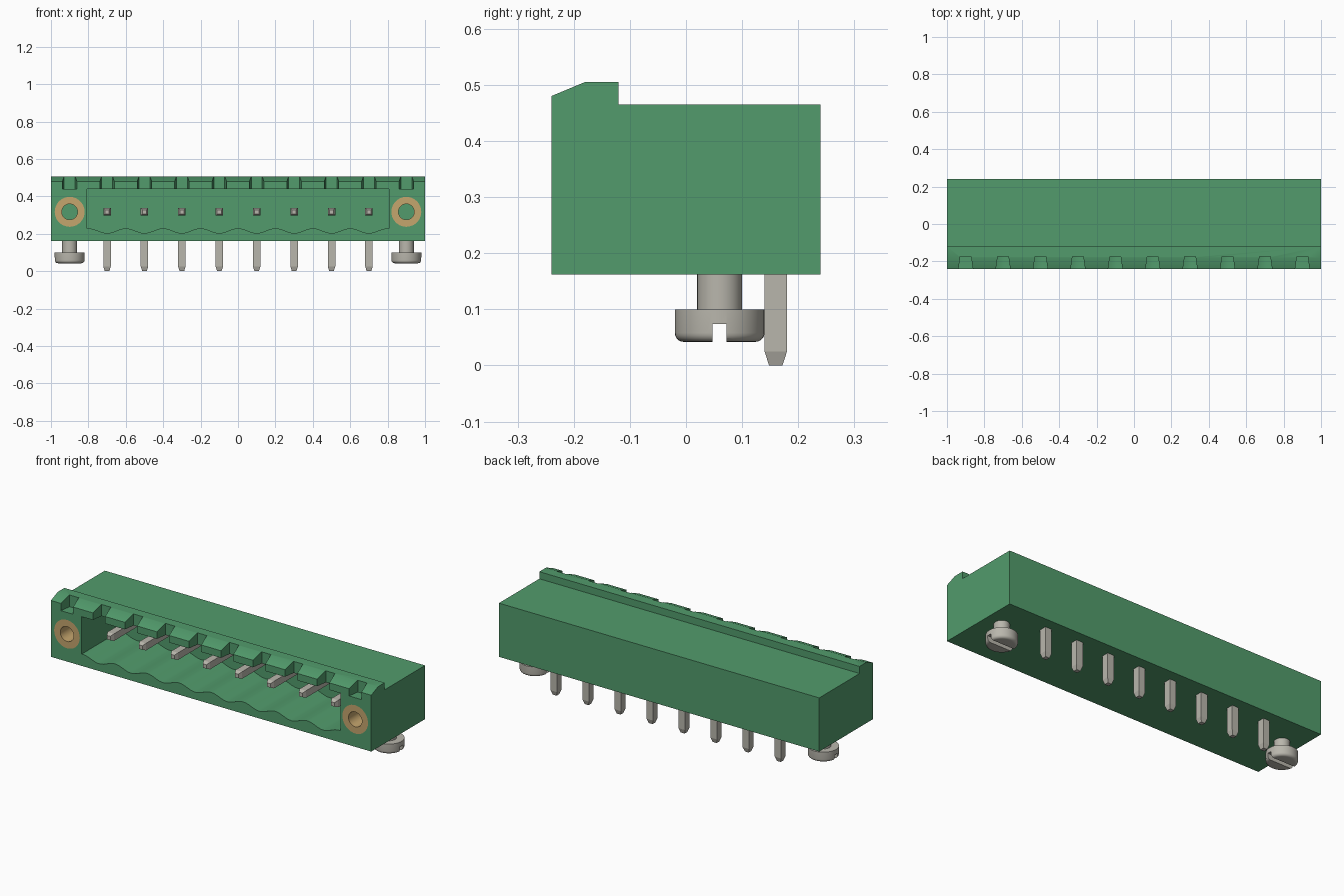
import bpy
import bmesh
import math
from mathutils import Vector, Matrix

cube = bpy.data.objects.get("Cube")
if cube:
    bpy.data.objects.remove(cube, do_unlink=True)


def material(name, rgb):
    m = bpy.data.materials.new(name)
    m.use_nodes = True
    m.diffuse_color = (*rgb, 1)
    m.node_tree.nodes["Principled BSDF"].inputs["Base Color"].default_value = (*rgb, 1)
    return m


GREEN = material("green plastic", (0.084, 0.33, 0.15))
METAL = material("tinned metal", (0.485, 0.47, 0.415))
BRASS = material("brass", (0.56, 0.38, 0.155))


def finish(name, bm, mat):
    bmesh.ops.recalc_face_normals(bm, faces=bm.faces[:])
    mesh = bpy.data.meshes.new(name)
    bm.to_mesh(mesh)
    bm.free()
    mesh.materials.append(mat)
    ob = bpy.data.objects.new(name, mesh)
    bpy.context.collection.objects.link(ob)
    return ob


def select(ob):
    bpy.ops.object.select_all(action="DESELECT")
    ob.select_set(True)
    bpy.context.view_layer.objects.active = ob


def smooth(ob):
    select(ob)
    bpy.ops.object.shade_smooth_by_angle(angle=math.radians(35))


def prism(name, points, move, mat):
    """Closed outline of 3D points pushed along a vector."""
    bm = bmesh.new()
    face = bm.faces.new([bm.verts.new(p) for p in points])
    new = bmesh.ops.extrude_face_region(bm, geom=[face])["geom"]
    bmesh.ops.translate(bm, vec=move, verts=[g for g in new if isinstance(g, bmesh.types.BMVert)])
    return finish(name, bm, mat)


def lathe(name, profile, place, mat, steps=40):
    """Profile of (radius, height) turned around z, then placed by a matrix."""
    bm = bmesh.new()
    verts = [bm.verts.new((r, 0, h)) for r, h in profile]
    edges = [bm.edges.new(pair) for pair in zip(verts, verts[1:])]
    bmesh.ops.spin(bm, geom=verts + edges, cent=(0, 0, 0), axis=(0, 0, 1),
                   angle=math.tau, steps=steps)
    bmesh.ops.remove_doubles(bm, verts=bm.verts[:], dist=1e-5)
    bmesh.ops.transform(bm, matrix=place, verts=bm.verts[:])
    return finish(name, bm, mat)


def tapered_pin(name, base, tip, half, taper, scale):
    """Square bar from base to tip whose last stretch narrows."""
    base, tip = Vector(base), Vector(tip)
    along = (tip - base).normalized()
    side = Vector((half, 0, 0))
    up = along.cross(side)
    bm = bmesh.new()
    rings = []
    for centre, s in ((base, 1), (tip - along * taper, 1), (tip, scale)):
        rings.append([bm.verts.new(centre + (side * a + up * b) * s)
                      for a, b in ((-1, -1), (1, -1), (1, 1), (-1, 1))])
    for low, high in zip(rings, rings[1:]):
        for i in range(4):
            j = (i + 1) % 4
            bm.faces.new((low[i], low[j], high[j], high[i]))
    bm.faces.new(rings[0])
    bm.faces.new(rings[-1])
    return finish(name, bm, METAL)


def cut(ob, cutter):
    mod = ob.modifiers.new("cut", "BOOLEAN")
    mod.operation = "DIFFERENCE"
    mod.solver = "EXACT"
    mod.object = cutter
    select(ob)
    bpy.ops.object.modifier_apply(modifier=mod.name)
    bpy.data.objects.remove(cutter, do_unlink=True)


PITCH = 0.2
FRONT = -0.24
HOLE_Z = 0.317
pin_xs = [(i - 3.5) * PITCH for i in range(8)]
notch_xs = [(i - 4.5) * PITCH for i in range(10)]

# Housing with a raised, sloped front lip
outline = [(FRONT, 0.162), (0.24, 0.162), (0.24, 0.465), (-0.12, 0.465),
           (-0.12, 0.505), (-0.18, 0.505), (FRONT, 0.48)]
housing = prism("housing", [(-1, y, z) for y, z in outline], (2, 0, 0), GREEN)

# Front socket with a rippled floor, one channel under each contact
floor = []
samples = 96
for i in range(samples + 1):
    x = -0.808 + 1.616 * i / samples
    wave = math.cos(math.tau * (x - pin_xs[0]) / PITCH)
    floor.append((x, -0.3, 0.216 - 0.013 * wave))
socket = floor + [(0.808, -0.3, 0.44), (-0.808, -0.3, 0.44)]
cut(housing, prism("socket_cutter", socket, (0, 0.4, 0), GREEN))

# Keying notches along the lip, narrower toward the back
for x in notch_xs:
    plan = [(-0.04, -0.25), (0.04, -0.25), (0.029, -0.175), (-0.029, -0.175)]
    cut(housing, prism("notch_cutter", [(x + dx, y, 0.439) for dx, y in plan],
                       (0, 0, 0.1), GREEN))

# Threaded flange sleeves, set flush in blind holes
for side, x in (("right", -0.9), ("left", 0.9)):
    place = Matrix.Translation((x, FRONT, HOLE_Z)) @ Matrix.Rotation(-math.pi / 2, 4, "X")
    cut(housing, lathe("hole_cutter", [(0, -0.05), (0.08, -0.05), (0.08, 0.25), (0, 0.25)],
                       place, GREEN))
    smooth(lathe(side + "_flange_sleeve",
                 [(0.042, 0), (0.08, 0), (0.08, 0.25), (0.042, 0.25), (0.042, 0)],
                 place, BRASS))
smooth(housing)

# Mating contacts and solder pins
for i, x in enumerate(pin_xs, 1):
    tapered_pin(f"contact_{i}", (x, 0.16, HOLE_Z), (x, -0.155, HOLE_Z), 0.02, 0.02, 0.55)
    tapered_pin(f"solder_pin_{i}", (x, 0.16, HOLE_Z), (x, 0.16, 0), 0.02, 0.025, 0.6)

# Slotted mounting screws under both ends
for side, x in (("right", -0.9), ("left", 0.9)):
    rim = [(0.064 + 0.016 * math.sin(a), 0.058 - 0.016 * math.cos(a))
           for a in (math.pi / 2 * k / 5 for k in range(6))]
    profile = [(0, 0.042)] + rim + [(0.08, 0.1), (0.04, 0.1), (0.04, 0.18), (0, 0.18)]
    screw = lathe(side + "_screw", profile, Matrix.Translation((x, 0.06, 0)), METAL)
    slot = [(x - 0.1, y, z) for y, z in
            ((0.047, 0.03), (0.072, 0.03), (0.072, 0.074), (0.047, 0.074))]
    cut(screw, prism("slot_cutter", slot, (0.2, 0, 0), METAL))
    smooth(screw)
